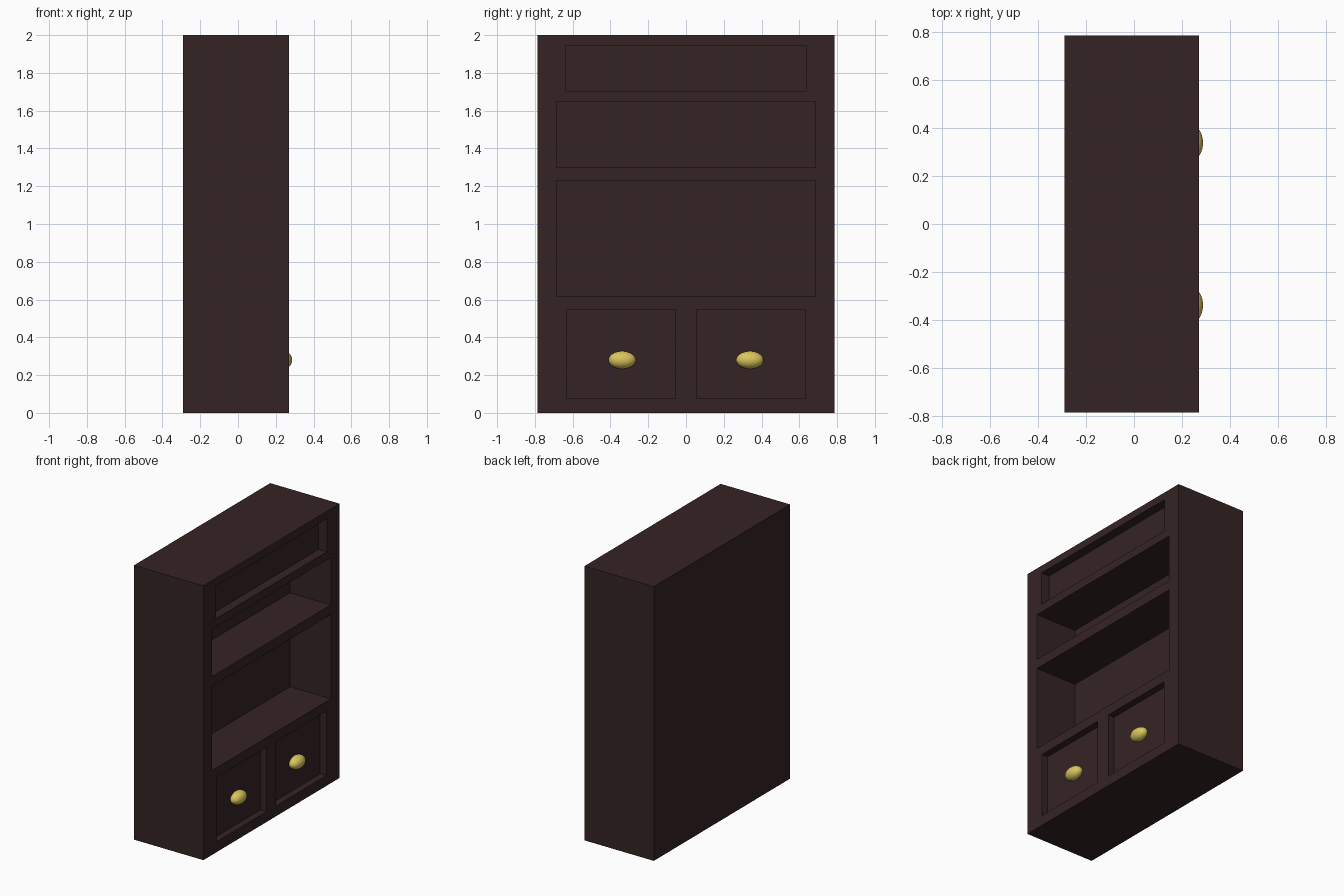
import bpy
import bmesh
from mathutils import Matrix, Vector

cube = bpy.data.objects.get("Cube")
if cube:
    bpy.data.objects.remove(cube, do_unlink=True)

BACK, FACE = -0.29, 0.27      # x of the plain back and of the open face
HALF_WIDTH, HEIGHT = 0.785, 2.0


def make_material(name, rgb, roughness):
    mat = bpy.data.materials.new(name)
    mat.use_nodes = True
    mat.diffuse_color = (*rgb, 1)
    shader = mat.node_tree.nodes["Principled BSDF"]
    shader.inputs["Base Color"].default_value = (*rgb, 1)
    shader.inputs["Roughness"].default_value = roughness
    return mat


def add_box(bm, low, high):
    low, high = Vector(low), Vector(high)
    place = Matrix.Translation((low + high) / 2) @ Matrix.Diagonal((*(high - low), 1))
    bmesh.ops.create_cube(bm, size=1, matrix=place)


def make_object(name, bm, mat):
    mesh = bpy.data.meshes.new(name)
    bm.to_mesh(mesh)
    bm.free()
    mesh.materials.append(mat)
    obj = bpy.data.objects.new(name, mesh)
    bpy.context.collection.objects.link(obj)
    return obj


wood = make_material("dark brown wood", (0.036, 0.017, 0.018), 0.7)
brass = make_material("yellow brass", (0.70, 0.56, 0.11), 0.5)

# Solid cabinet body
bm = bmesh.new()
add_box(bm, (BACK, -HALF_WIDTH, 0), (FACE, HALF_WIDTH, HEIGHT))
body = make_object("cabinet_body", bm, wood)

# Recesses: y from, y to, z from, z to, depth
recesses = [
    (-0.638, 0.638, 1.705, 1.945, 0.066),   # top panel
    (-0.685, 0.685, 1.30, 1.645, 0.33),     # upper shelf
    (-0.685, 0.685, 0.615, 1.23, 0.33),     # lower shelf
    (-0.633, -0.055, 0.075, 0.545, 0.05),   # door panels
    (0.055, 0.633, 0.075, 0.545, 0.05),
]
bm = bmesh.new()
for y0, y1, z0, z1, depth in recesses:
    add_box(bm, (FACE - depth, y0, z0), (FACE + 0.1, y1, z1))
cutter = make_object("recess_cutter", bm, wood)
cutter.hide_render = True

# Carve the recesses, then drop the cutter
carve = body.modifiers.new("recesses", "BOOLEAN")
carve.operation = "DIFFERENCE"
carve.solver = "EXACT"
carve.object = cutter
bpy.context.view_layer.objects.active = body
bpy.ops.object.modifier_apply(modifier=carve.name)
bpy.data.objects.remove(cutter, do_unlink=True)

# Oval door knobs
for side, y in (("right", -0.338), ("left", 0.338)):
    bm = bmesh.new()
    shape = Matrix.Translation((0.24, y, 0.28)) @ Matrix.Diagonal((0.047, 0.073, 0.047, 1))
    bmesh.ops.create_uvsphere(bm, u_segments=32, v_segments=16, radius=1, matrix=shape)
    for face in bm.faces:
        face.smooth = True
    make_object(side + "_knob", bm, brass)
